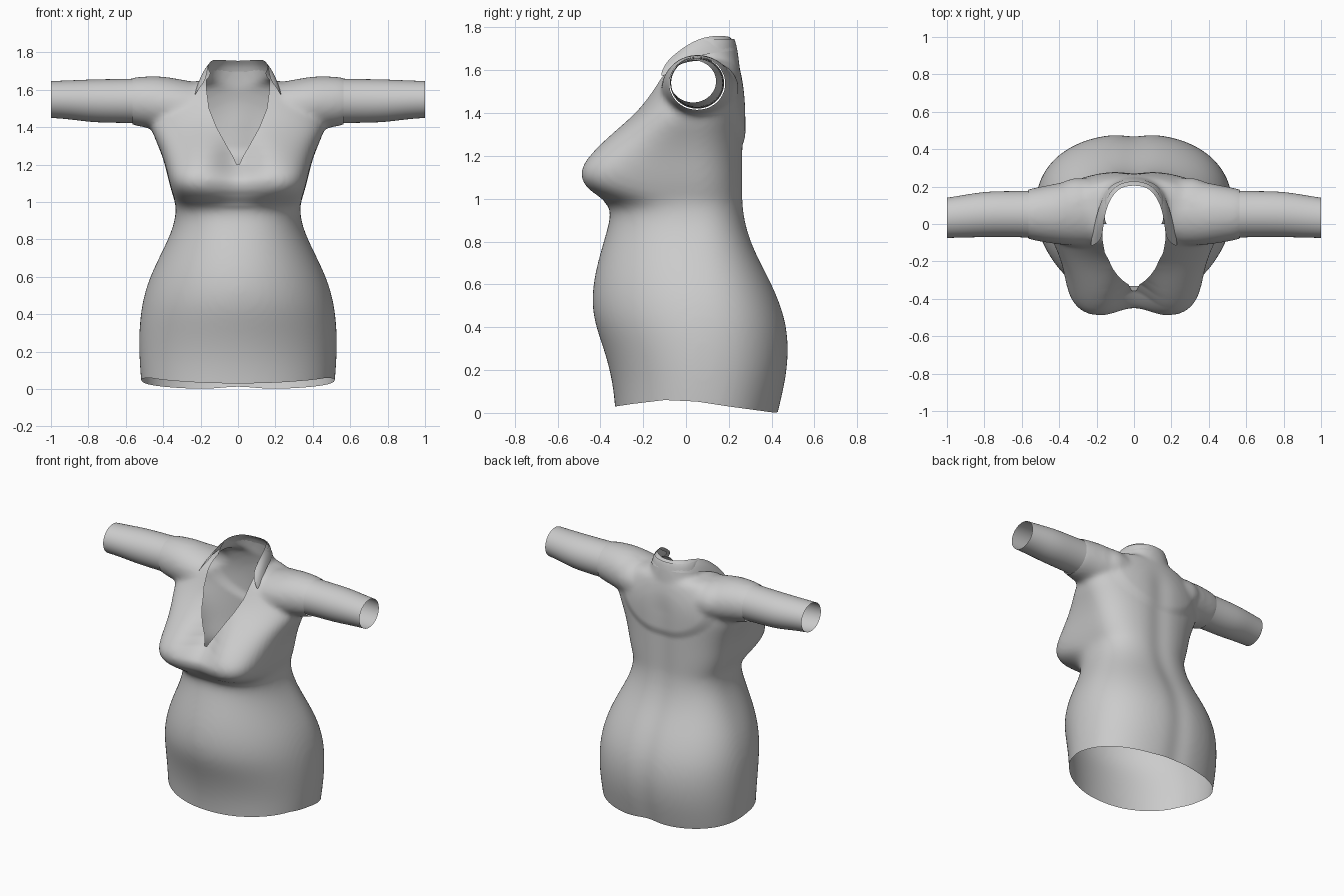
import bpy, bmesh
from math import sin, cos, pi, exp, copysign
from mathutils import Vector

if "Cube" in bpy.data.objects:
    bpy.data.objects.remove(bpy.data.objects["Cube"])

grey = bpy.data.materials.new("plain_grey_cloth")
grey.use_nodes = True
grey.diffuse_color = (0.6, 0.6, 0.6, 1)
grey.node_tree.nodes["Principled BSDF"].inputs["Base Color"].default_value = grey.diffuse_color


def lerp(points, t):
    """Piecewise linear lookup in sorted (key, value) pairs."""
    if t <= points[0][0]:
        return points[0][1]
    for (a, u), (b, v) in zip(points, points[1:]):
        if t <= b:
            return u + (v - u) * (t - a) / (b - a)
    return points[-1][1]


def bell(value, width):
    return exp(-(value / width) ** 2)


def step(value, width):
    t = min(max(value / width, 0), 1)
    return t * t * (3 - 2 * t)


def power(value, exponent):
    return copysign(abs(value) ** exponent, value)


def loft(bm, rings, caps=True):
    rows = [[bm.verts.new(p) for p in ring] for ring in rings]
    count = len(rows[0])
    faces = []
    for low, high in zip(rows, rows[1:]):
        for i in range(count):
            j = (i + 1) % count
            faces.append(bm.faces.new((low[i], low[j], high[j], high[i])))
    if caps:
        faces += [bm.faces.new(rows[0][::-1]), bm.faces.new(rows[-1])]
    bmesh.ops.recalc_face_normals(bm, faces=faces)


def add_object(name, bm):
    mesh = bpy.data.meshes.new(name)
    bm.to_mesh(mesh)
    bm.free()
    mesh.materials.append(grey)
    obj = bpy.data.objects.new(name, mesh)
    bpy.context.collection.objects.link(obj)
    return obj


def smooth(obj):
    for poly in obj.data.polygons:
        poly.use_smooth = True


def body_ring(z, half, front, back, square, count=64):
    """Section with its own squareness in front; its widest line shifts with height."""
    mid = lerp([(.5, .075), (.95, .02), (1.4, .03), (1.6, .07)], z)
    back_square = lerp([(.6, 2.3), (1, 2.5), (1.5, 2.2)], z)
    ring = []
    for i in range(count):
        a = 2 * pi * i / count
        n = back_square if sin(a) > 0 else square
        c, s = power(cos(a), 2 / n), power(sin(a), 2 / n)
        ring.append((half * c, mid + s * (back - mid if s > 0 else mid - front), z))
    return ring


def sleeve_ring(side, x, zc, rz, yc, ry, count=32):
    return [(side * x, yc + ry * cos(2 * pi * i / count), zc + rz * sin(2 * pi * i / count))
            for i in range(count)]


def trim(bm, keep):
    """Cut the surface along keep = 0 and drop the negative side."""
    bmesh.ops.triangulate(bm, faces=bm.faces[:])
    value = {v: keep(v.co) or 1e-6 for v in bm.verts}
    for edge in bm.edges[:]:
        a, b = edge.verts
        if value[a] * value[b] < 0:
            new = bmesh.utils.edge_split(edge, a, value[a] / (value[a] - value[b]))[1]
            value[new] = 0
    for face in bm.faces[:]:
        cut = [v for v in face.verts if value[v] == 0]
        if len(cut) == 2:
            bmesh.utils.face_split(face, cut[0], cut[1])
    gone = [f for f in bm.faces if any(value[v] < 0 for v in f.verts)]
    bmesh.ops.delete(bm, geom=gone, context='FACES')
    bmesh.ops.remove_doubles(bm, verts=bm.verts[:], dist=0.002)


# Torso sections: height, half width, front, back, front squareness
torso = [
    (-.1, .505, -.328, .415, 2.1), (0, .515, -.328, .434, 2.1), (.15, .528, -.343, .472, 2),
    (.3, .53, -.383, .488, 2), (.45, .517, -.44, .47, 2), (.6, .474, -.438, .409, 2),
    (.75, .397, -.4, .327, 2.1), (.87, .343, -.363, .285, 2.2), (.96, .33, -.345, .272, 2.4),
    (1.0, .337, -.4, .27, 3.2), (1.05, .354, -.48, .27, 4.6), (1.12, .373, -.51, .27, 5),
    (1.2, .39, -.476, .27, 3.6), (1.3, .425, -.38, .27, 2.6), (1.4, .475, -.245, .27, 2.3),
    (1.5, .45, -.16, .265, 2.2), (1.6, .36, -.115, .24, 2.1), (1.66, .24, -.05, .22, 2)]
neck = [(1.45, .19, -.08, .24, 2), (1.62, .19, -.08, .24, 2),
        (1.7, .165, -.07, .225, 2), (1.8, .15, -.06, .21, 2)]
# Shoulder and sleeve sections: x, centre z, radius z, centre y, radius y
shoulder = [(.1, 1.5, .12, .06, .16), (.28, 1.51, .14, .06, .18), (.4, 1.525, .15, .055, .168),
            (.5, 1.536, .137, .052, .147), (.65, 1.541, .118, .053, .123)]
cuff = [(.558, 1.54, .12, .052, .127), (.6, 1.54, .118, .053, .124), (.7, 1.54, .117, .053, .123),
        (.8, 1.541, .114, .052, .122), (.9, 1.546, .104, .042, .115), (1, 1.548, .099, .033, .108)]

# Body: blended torso, neck and shoulders
bm = bmesh.new()
loft(bm, [body_ring(*s) for s in torso])
loft(bm, [body_ring(*s) for s in neck])
for side in (-1, 1):
    loft(bm, [sleeve_ring(side, *s) for s in shoulder])
body = add_object("dress_body", bm)
rounding = body.modifiers.new("rounding", 'SUBSURF')
rounding.levels = 2
blend = body.modifiers.new("blend", 'REMESH')
blend.mode = 'VOXEL'
blend.voxel_size = 0.015
soften = body.modifiers.new("soften", 'SMOOTH')
soften.factor = 0.5
soften.iterations = 14
graph = bpy.context.evaluated_depsgraph_get()
blended = bpy.data.meshes.new_from_object(body.evaluated_get(graph))
body.modifiers.clear()

cleavage = [(.98, 0), (1.04, .03), (1.12, .05), (1.2, .105), (1.25, .11), (1.3, .09),
            (1.4, .03), (1.5, 0)]
bm = bmesh.new()
bm.from_mesh(blended)
for v in bm.verts:
    x, y, z = v.co
    if y < -.1:
        # Valley between the bust lobes
        v.co.y += lerp(cleavage, z) * bell(x, .12)
    elif y > .1:
        # Spine groove and the softly raised back yoke
        v.co.y -= .013 * bell(x, .08) * step(1.6 - z, .2)
        arc = 1 - (x / .4) ** 2 - ((z - 1.52) / .29) ** 2
        v.co.y += .014 * step(arc, .4)

neckline = [(1.0, -.1), (1.185, 0), (1.25, .03), (1.3, .06), (1.4, .115),
            (1.5, .155), (1.6, .168), (1.9, .172)]
hem = [(-.33, .03), (-.25, .042), (-.1, .06), (.05, .053), (.2, .03), (.42, 0)]


def keep(p):
    bottom = lerp(hem, p.y) + (.012 * bell(p.x, .12) if p.y > 0 else 0)
    opening = max(abs(p.x) - lerp(neckline, p.z), p.y)
    top = 1.745 - .7 * max(.08 - p.y, 0) * step(.25 - abs(p.x), .05)
    return min(p.z - bottom, opening, top - p.z, .565 - abs(p.x))


trim(bm, keep)
bm.to_mesh(body.data)
bm.free()
smooth(body)

# Lower sleeves
for side, name in ((1, "left_sleeve"), (-1, "right_sleeve")):
    bm = bmesh.new()
    loft(bm, [sleeve_ring(side, *s) for s in cuff], caps=False)
    sleeve = add_object(name, bm)
    sleeve.modifiers.new("rounding", 'SUBSURF').levels = 1
    smooth(sleeve)

# Folded collar, mirrored from its left half
rim = [(0, .21, 1.752), (.09, .195, 1.76), (.145, .1, 1.762), (.163, .01, 1.725), (.17, -.085, 1.65)]
edge = [(0, .245, 1.7), (.125, .225, 1.69), (.185, .11, 1.68), (.212, -.01, 1.65), (.238, -.125, 1.55)]
bm = bmesh.new()
rows = []
for top, low in zip(rim, edge):
    top, low = Vector(top), Vector(low)
    fold = (top + low) / 2 + Vector((low.x - top.x, low.y - top.y, .02)) * .15
    rows.append([bm.verts.new(p) for p in (top, fold, low)])
for a, b in zip(rows, rows[1:]):
    for i in range(2):
        bm.faces.new((a[i], a[i + 1], b[i + 1], b[i]))
bmesh.ops.recalc_face_normals(bm, faces=bm.faces[:])
collar = add_object("collar", bm)
collar.modifiers.new("mirror", 'MIRROR').use_clip = True
collar.modifiers.new("rounding", 'SUBSURF').levels = 2
smooth(collar)
